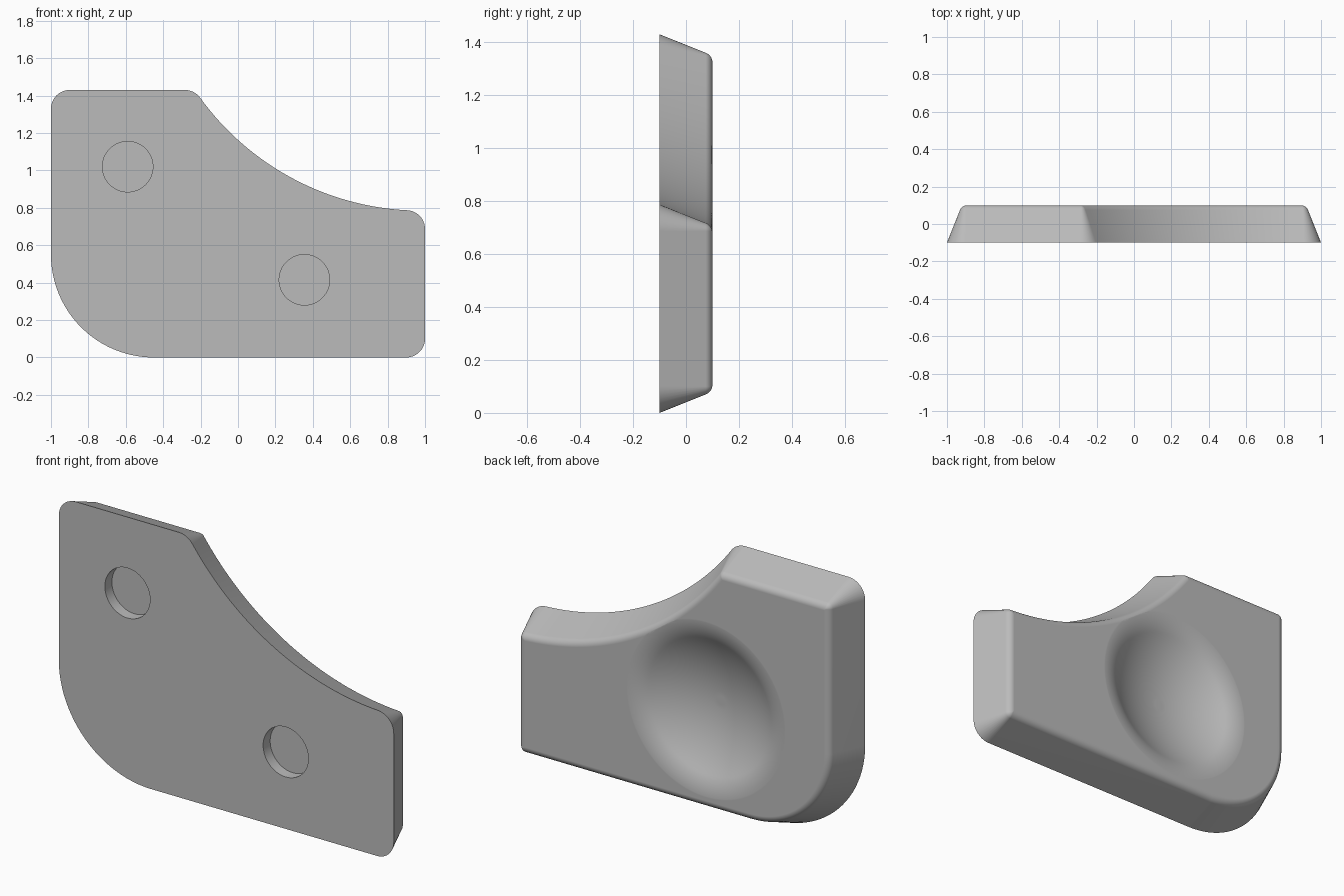
import bpy, bmesh, math
from math import sin, cos, atan2, sqrt, pi, radians

cube = bpy.data.objects.get("Cube")
if cube:
    bpy.data.objects.remove(cube, do_unlink=True)

grey = bpy.data.materials.new("plain grey")
grey.use_nodes = True
colour = (0.5, 0.5, 0.5, 1)
grey.diffuse_color = colour
grey.node_tree.nodes["Principled BSDF"].inputs["Base Color"].default_value = colour


def loft(name, loops):
    """Skin closed loops of equal length and cap both ends."""
    bm = bmesh.new()
    rows = [[bm.verts.new(p) for p in loop] for loop in loops]
    n = len(rows[0])
    for a, b in zip(rows, rows[1:]):
        for i in range(n):
            j = (i + 1) % n
            bm.faces.new((a[i], a[j], b[j], b[i]))
    bm.faces.new(rows[0])
    bm.faces.new(rows[-1])
    bmesh.ops.recalc_face_normals(bm, faces=bm.faces)
    mesh = bpy.data.meshes.new(name)
    bm.to_mesh(mesh)
    bm.free()
    mesh.materials.append(grey)
    ob = bpy.data.objects.new(name, mesh)
    bpy.context.collection.objects.link(ob)
    return ob


def arc(cx, cz, r, a, b, n):
    return [(cx + r * cos(a + (b - a) * i / n), cz + r * sin(a + (b - a) * i / n))
            for i in range(n + 1)]


def ring(cx, cz, r, y, n=96):
    return [(x, y, z) for x, z in arc(cx, cz, r, 0, 2 * pi, n)[:-1]]


# Plate outline: rounded corners and one large concave scoop
SCOOP_X, SCOOP_Z, SCOOP_R = 0.98, 2.245, 1.46
TOP, CORNER, BIG_CORNER = 1.43, 0.1, 0.55


def outline(inset, y):
    r = max(CORNER - inset, 0.002)
    e = inset + r
    big = BIG_CORNER - inset
    reach = SCOOP_R + e
    right_x = 1 - e
    right_z = SCOOP_Z - sqrt(reach ** 2 - (SCOOP_X - right_x) ** 2)
    mid_z = TOP - e
    mid_x = SCOOP_X - sqrt(reach ** 2 - (SCOOP_Z - mid_z) ** 2)
    t_right = atan2(SCOOP_Z - right_z, SCOOP_X - right_x)
    t_mid = atan2(SCOOP_Z - mid_z, SCOOP_X - mid_x)
    pts = arc(BIG_CORNER - 1, BIG_CORNER, big, pi, 1.5 * pi, 24)
    pts += arc(1 - e, e, r, 1.5 * pi, 2 * pi, 10)
    pts += arc(right_x, right_z, r, 0, t_right, 10)
    pts += arc(SCOOP_X, SCOOP_Z, SCOOP_R + inset, t_right + pi, t_mid + pi, 40)[1:-1]
    pts += arc(mid_x, mid_z, r, t_mid, pi / 2, 8)
    pts += arc(e - 1, TOP - e, r, pi / 2, pi, 10)
    return [(x, y, z) for x, z in pts]


# Drafted side wall followed by a rounded back edge
FILLET = 0.04
sections = [(0, -0.1)]
for i in range(9):
    t = radians(158.2 + (90 - 158.2) * i / 8)
    sections.append((0.107 + FILLET * cos(t), 0.1 - FILLET + FILLET * sin(t)))
plate = loft("plate", [outline(d, y) for d, y in sections])

# Dish cutter: spherical bowl blending into a soft rim
DISH_X, DISH_Z, RIM, DEPTH, BLEND = -0.19, 0.6, 0.49, 0.13, 0.25
phi = 2 * math.atan(DEPTH / RIM)
bowl = RIM / sin(phi) - BLEND
floor = 0.1005 - DEPTH
profile = []
for i in range(1, 17):
    t = phi * i / 16
    profile.append((bowl * sin(t), floor + bowl * (1 - cos(t))))
for i in range(11, -1, -1):
    t = phi * i / 12
    profile.append((RIM - BLEND * sin(t), 0.1005 - BLEND * (1 - cos(t))))
profile.append((RIM, 0.3))
cutters = [loft("dish_cutter", [ring(DISH_X, DISH_Z, r, y) for r, y in profile])]

# Blind mounting holes in the front
for x, z in ((-0.59, 1.02), (0.355, 0.415)):
    cutters.append(loft("hole_cutter", [ring(x, z, 0.135, y, 64) for y in (-0.2, -0.04)]))

bpy.ops.object.select_all(action='DESELECT')
plate.select_set(True)
bpy.context.view_layer.objects.active = plate
for cutter in cutters:
    mod = plate.modifiers.new("cut", 'BOOLEAN')
    mod.operation = 'DIFFERENCE'
    mod.solver = 'EXACT'
    mod.object = cutter
    bpy.ops.object.modifier_apply(modifier=mod.name)
    bpy.data.objects.remove(cutter, do_unlink=True)

bpy.ops.object.shade_smooth_by_angle(angle=radians(30))
weighted = plate.modifiers.new("weighted normals", 'WEIGHTED_NORMAL')
weighted.keep_sharp = True
